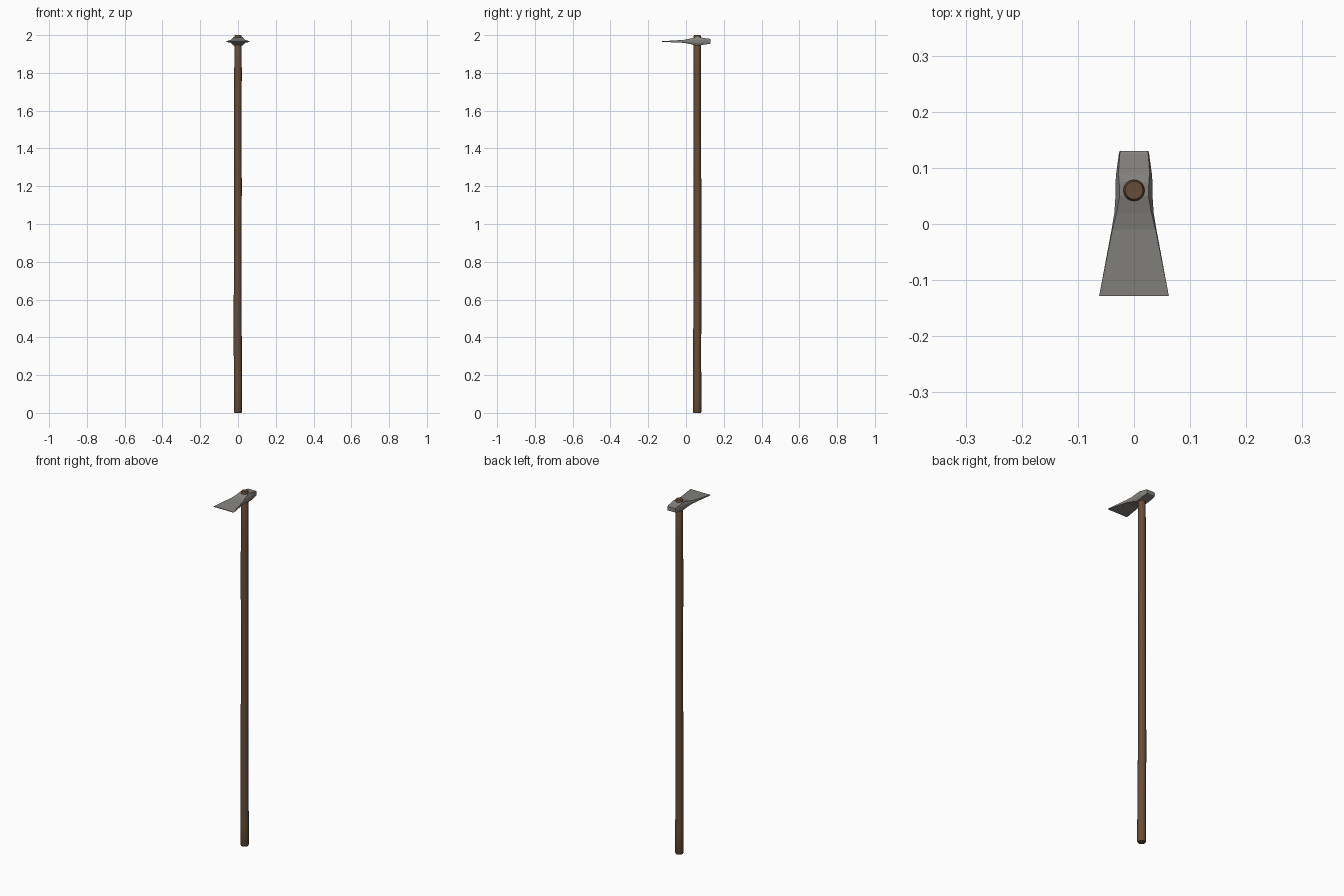
import bpy, bmesh, math

if "Cube" in bpy.data.objects:
    bpy.data.objects.remove(bpy.data.objects["Cube"])


def material(name, rgb):
    m = bpy.data.materials.new(name)
    m.diffuse_color = (*rgb, 1)
    m.use_nodes = True
    m.node_tree.nodes["Principled BSDF"].inputs["Base Color"].default_value = m.diffuse_color
    return m


def loft(name, rings, mat):
    """Skin a list of equal-length point rings and cap both ends."""
    bm = bmesh.new()
    loops = [[bm.verts.new(p) for p in ring] for ring in rings]
    n = len(loops[0])
    for a, b in zip(loops, loops[1:]):
        for i in range(n):
            j = (i + 1) % n
            bm.faces.new((a[i], a[j], b[j], b[i]))
    bm.faces.new(loops[0])
    bm.faces.new(loops[-1])
    bmesh.ops.recalc_face_normals(bm, faces=bm.faces)
    me = bpy.data.meshes.new(name)
    bm.to_mesh(me)
    bm.free()
    ob = bpy.data.objects.new(name, me)
    bpy.context.collection.objects.link(ob)
    me.materials.append(mat)
    return ob


wood = material("dark wood", (0.135, 0.074, 0.040))
steel = material("worn steel", (0.235, 0.225, 0.21))

# handle: long, slightly wavy tapered pole (z, radius, x shift, y shift)
stations = [(0, 0.019, 0, -0.001), (0.007, 0.0225, 0, -0.001),
            (0.12, 0.022, 0, -0.001), (0.3, 0.0215, -0.001, -0.001),
            (0.55, 0.021, -0.002, 0.0), (0.85, 0.020, -0.001, 0.001),
            (1.2, 0.020, 0, 0.001), (1.5, 0.020, -0.001, -0.001),
            (1.8, 0.020, 0, 0), (1.994, 0.019, 0, 0), (2.0, 0.016, 0, 0)]
SIDES = 16
rings = []
for z, r, dx, dy in stations:
    rings.append([(dx + r * math.cos(2 * math.pi * i / SIDES),
                   0.06 + dy + r * math.sin(2 * math.pi * i / SIDES), z)
                  for i in range(SIDES)])
handle = loft("handle", rings, wood)
bpy.context.view_layer.objects.active = handle
handle.select_set(True)
bpy.ops.object.shade_smooth_by_angle(angle=math.radians(35))

# head: flared blade, thick eye and squared poll
# (y, half width, half height, share of width kept on top, centre z)
sections = [(-0.128, 0.062, 0.0015, 1.0, 1.966), (-0.01, 0.040, 0.008, 0.96, 1.967),
            (0.02, 0.035, 0.014, 0.88, 1.967), (0.05, 0.033, 0.022, 0.78, 1.967),
            (0.075, 0.033, 0.022, 0.80, 1.967), (0.092, 0.0315, 0.018, 0.88, 1.967),
            (0.125, 0.027, 0.0135, 0.94, 1.967), (0.130, 0.0255, 0.011, 0.94, 1.967)]
rings = []
for y, w, h, k, z in sections:
    rings.append([(w, y, z - h * .35), (w, y, z + h * .35), (w * k, y, z + h),
                  (-w * k, y, z + h), (-w, y, z + h * .35), (-w, y, z - h * .35),
                  (-w * k, y, z - h), (w * k, y, z - h)])
loft("hoe_head", rings, steel)
